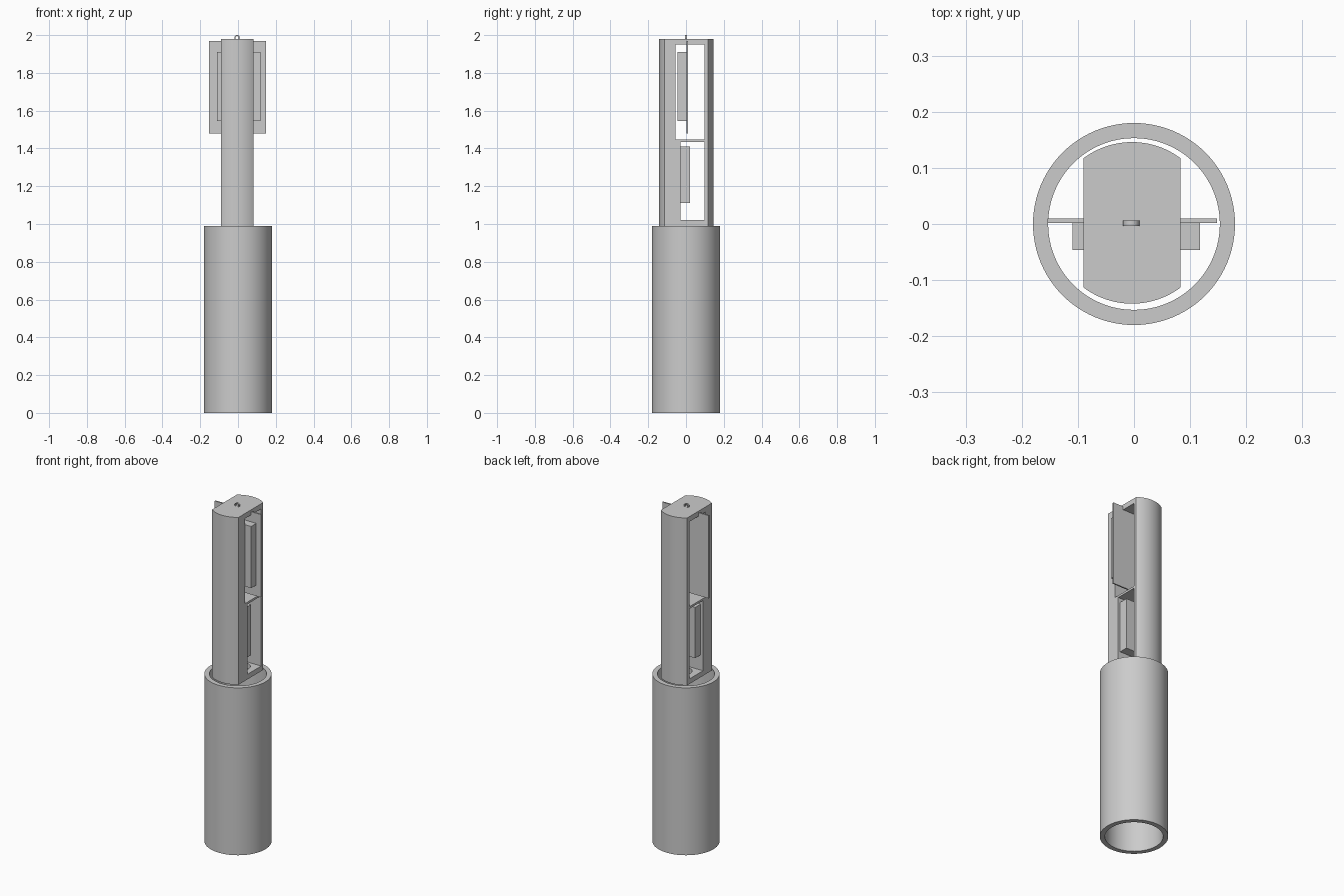
import bpy, bmesh
from math import sin, cos, asin, pi, radians
from mathutils import Vector

cube = bpy.data.objects.get("Cube")
if cube:
    bpy.data.objects.remove(cube, do_unlink=True)

grey = bpy.data.materials.new("light grey plastic")
grey.use_nodes = True
colour = (0.6, 0.6, 0.6, 1)
grey.diffuse_color = colour
for node in grey.node_tree.nodes:
    if node.type == 'BSDF_PRINCIPLED':
        node.inputs["Base Color"].default_value = colour


def make_object(name, bm):
    bmesh.ops.recalc_face_normals(bm, faces=bm.faces)
    mesh = bpy.data.meshes.new(name)
    bm.to_mesh(mesh)
    bm.free()
    mesh.materials.append(grey)
    obj = bpy.data.objects.new(name, mesh)
    bpy.context.collection.objects.link(obj)
    return obj


def prism(name, outline, z0, z1):
    """Extrude a plan outline upwards."""
    bm = bmesh.new()
    face = bm.faces.new([bm.verts.new((x, y, z0)) for x, y in outline])
    top = bmesh.ops.extrude_face_region(bm, geom=[face])["geom"]
    verts = [v for v in top if isinstance(v, bmesh.types.BMVert)]
    bmesh.ops.translate(bm, verts=verts, vec=(0, 0, z1 - z0))
    return make_object(name, bm)


def box(name, x, y, z):
    return prism(name, [(x[0], y[0]), (x[1], y[0]), (x[1], y[1]), (x[0], y[1])], *z)


def arc(cx, cy, r, start, end, steps):
    return [(cx + r * cos(start + (end - start) * i / steps),
             cy + r * sin(start + (end - start) * i / steps)) for i in range(steps + 1)]


def cut(target, cutter):
    """Subtract the cutter, then discard it."""
    cutter.hide_render = True
    mod = target.modifiers.new("cut", 'BOOLEAN')
    mod.operation = 'DIFFERENCE'
    mod.solver = 'EXACT'
    mod.object = cutter
    bpy.context.view_layer.objects.active = target
    bpy.ops.object.modifier_apply(modifier=mod.name)
    bpy.data.objects.remove(cutter, do_unlink=True)


def smooth(obj):
    bpy.ops.object.select_all(action='DESELECT')
    obj.select_set(True)
    bpy.context.view_layer.objects.active = obj
    bpy.ops.object.shade_smooth_by_angle(angle=radians(30))


# Open outer tube, spun from its wall section
bm = bmesh.new()
section = [(0.153, 0), (0.18, 0), (0.18, 0.99), (0.153, 0.99)]
wall = bm.faces.new([bm.verts.new((r, 0, z)) for r, z in section])
bmesh.ops.spin(bm, geom=wall.edges[:], cent=(0, 0, 0), axis=(0, 0, 1),
               angle=2 * pi, steps=96)
bmesh.ops.delete(bm, geom=[wall], context='FACES_ONLY')
bmesh.ops.remove_doubles(bm, verts=bm.verts, dist=0.0001)
smooth(make_object("outer_tube", bm))

# Carriage with rounded front and back and flat sides
CX, CY, RADIUS, HALF = -0.0035, 0.002, 0.144, 0.0865
spread = asin(HALF / RADIUS)
outline = (arc(CX, CY, RADIUS, pi / 2 - spread, pi / 2 + spread, 24)
           + arc(CX, CY, RADIUS, 3 * pi / 2 - spread, 3 * pi / 2 + spread, 24))
carriage = prism("carriage", outline, 0.99, 1.98)

# Side windows separated by a thin shelf, and a cord hole in the floor
cut(carriage, box("upper_cutter", (-0.2, 0.2), (-0.055, 0.098), (1.447, 1.95)))
cut(carriage, box("lower_cutter", (-0.2, 0.2), (-0.03, 0.098), (1.02, 1.435)))
cut(carriage, prism("hole_cutter", arc(CX, 0.034, 0.05, 0, 2 * pi, 48)[:-1], 0.9, 1.1))
smooth(carriage)

# Parts held in the windows
box("circuit_board", (-0.154, 0.148), (0.002, 0.01), (1.48, 1.97))
box("upper_battery", (-0.11, 0.118), (-0.046, 0.002), (1.545, 1.91))
box("lower_battery", (-0.075, 0.07), (-0.03, 0.022), (1.11, 1.41))

# Small hanging ring on the cap
bm = bmesh.new()
half = 0.005
ring = [(0.009, -half), (0.0145, -half), (0.0145, half), (0.009, half)]
centre = Vector((-0.005, 0.001, 1.9855))
start = bm.faces.new([bm.verts.new(centre + Vector((r, y, 0))) for r, y in ring])
bmesh.ops.spin(bm, geom=start.edges[:], cent=centre, axis=(0, 1, 0),
               angle=2 * pi, steps=32)
bmesh.ops.delete(bm, geom=[start], context='FACES_ONLY')
bmesh.ops.remove_doubles(bm, verts=bm.verts, dist=0.0001)
smooth(make_object("hanging_ring", bm))
